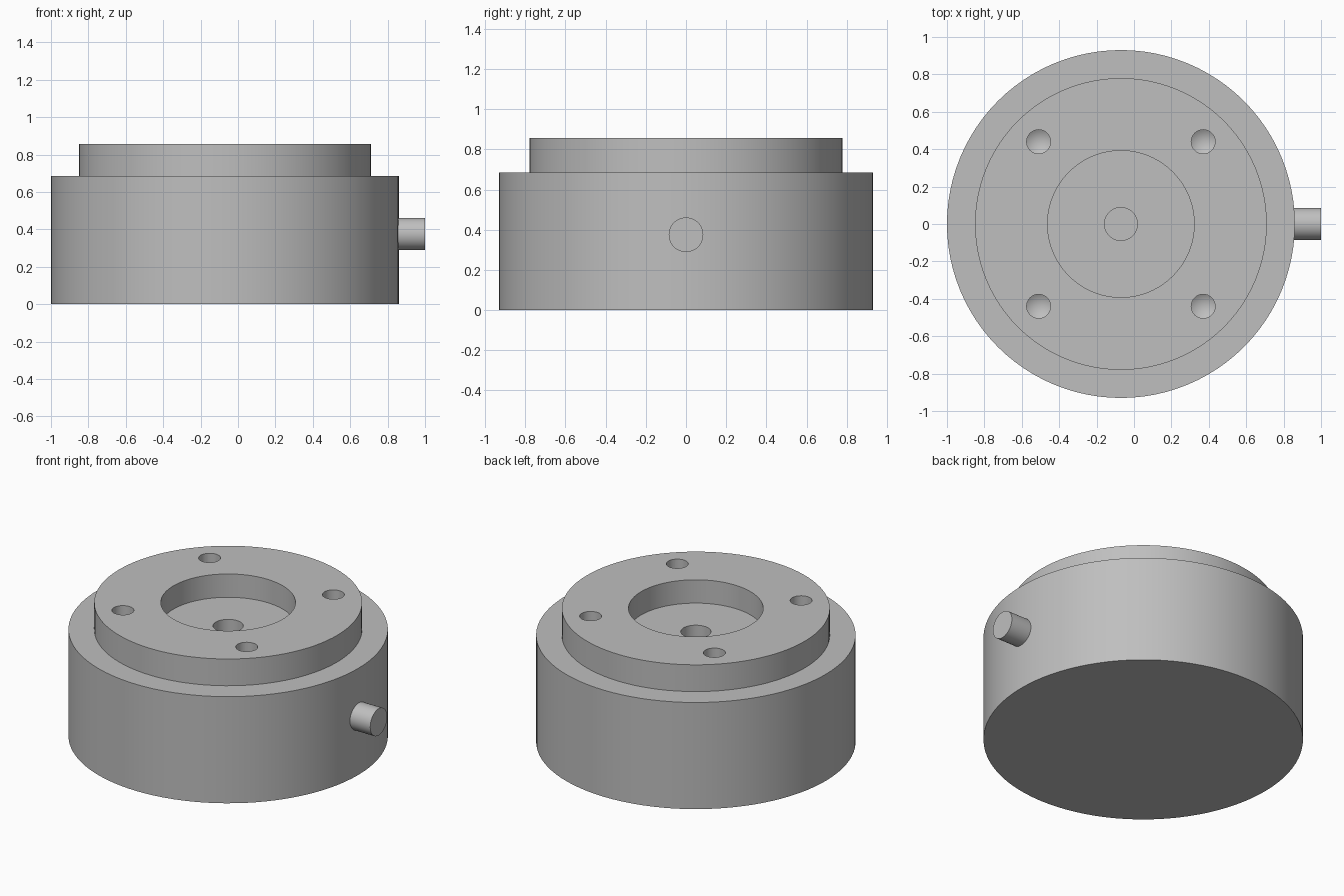
import bpy
import bmesh
import math
from mathutils import Matrix

if "Cube" in bpy.data.objects:
    bpy.data.objects.remove(bpy.data.objects["Cube"], do_unlink=True)

AXIS_X = -0.07      # centre line of the round housing
TOP = 0.857

metal = bpy.data.materials.new("grey metal")
metal.use_nodes = True
grey = (0.52, 0.52, 0.52, 1)
metal.diffuse_color = grey
metal.node_tree.nodes["Principled BSDF"].inputs["Base Color"].default_value = grey


def lathe(name, profile, steps, matrix):
    """Revolve (radius, height) points, axis to axis, around local z."""
    bm = bmesh.new()
    verts = [bm.verts.new((r, 0, z)) for r, z in profile]
    edges = [bm.edges.new(pair) for pair in zip(verts, verts[1:])]
    bmesh.ops.spin(bm, geom=verts + edges, axis=(0, 0, 1), cent=(0, 0, 0),
                   angle=math.tau, steps=steps, use_duplicate=False)
    bmesh.ops.remove_doubles(bm, verts=bm.verts, dist=0.0005)
    bmesh.ops.recalc_face_normals(bm, faces=bm.faces)
    bm.transform(matrix)
    mesh = bpy.data.meshes.new(name)
    bm.to_mesh(mesh)
    bm.free()
    mesh.materials.append(metal)
    obj = bpy.data.objects.new(name, mesh)
    bpy.context.collection.objects.link(obj)
    return obj


def activate(obj):
    bpy.ops.object.select_all(action="DESELECT")
    obj.select_set(True)
    bpy.context.view_layer.objects.active = obj


# Stepped housing with a round recess and a blind centre bore
housing = lathe("housing", [
    (0, 0), (0.93, 0), (0.93, 0.685), (0.78, 0.685), (0.78, TOP),
    (0.392, TOP), (0.392, 0.707), (0.088, 0.707), (0.088, 0.4), (0, 0.4),
], 96, Matrix.Translation((AXIS_X, 0, 0)))

# Four drilled mounting holes with conical bottoms
for sx in (-1, 1):
    for sy in (-1, 1):
        drill = lathe("drill_cutter", [
            (0, TOP - 0.29), (0.064, TOP - 0.25), (0.064, TOP + 0.1), (0, TOP + 0.1),
        ], 32, Matrix.Translation((AXIS_X + sx * 0.44, sy * 0.44, 0)))
        drill.hide_render = True
        cut = housing.modifiers.new("mounting_hole", "BOOLEAN")
        cut.operation = "DIFFERENCE"
        cut.solver = "EXACT"
        cut.object = drill
        activate(housing)
        bpy.ops.object.modifier_apply(modifier=cut.name)
        bpy.data.objects.remove(drill, do_unlink=True)

# Cable stub leaving the side
cable_stub = lathe("cable_stub", [(0, 0.8), (0.086, 0.8), (0.086, 1), (0, 1)], 48,
                   Matrix.Translation((0, 0, 0.375)) @ Matrix.Rotation(math.pi / 2, 4, "Y"))

for part in (housing, cable_stub):
    activate(part)
    bpy.ops.object.shade_smooth_by_angle(angle=math.radians(25))
